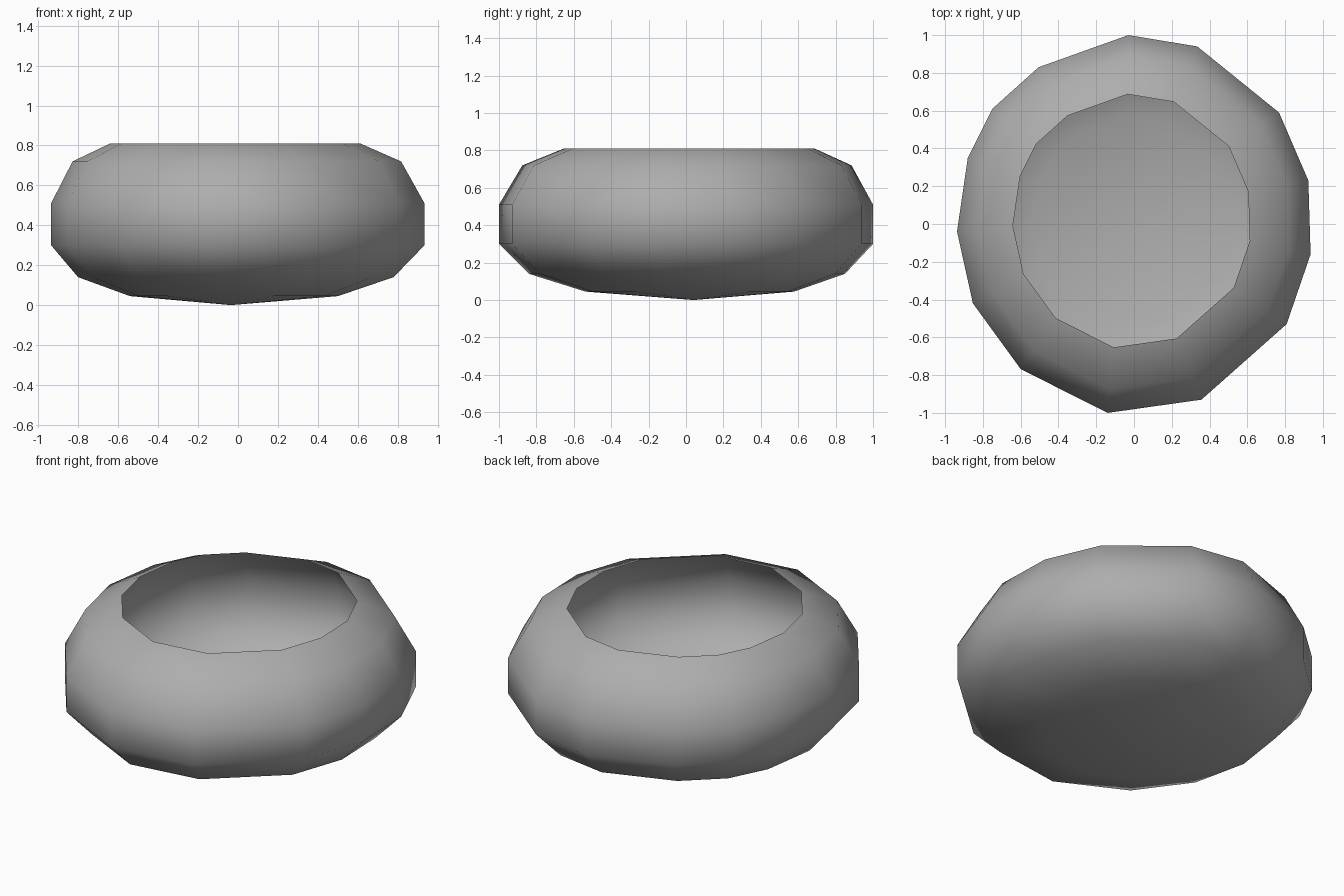
import bpy, bmesh

if "Cube" in bpy.data.objects:
    bpy.data.objects.remove(bpy.data.objects["Cube"])

# Irregular 14-sided outline of the bowl at its widest
outline = [(-0.03, 1.0), (0.335, 0.94), (0.768, 0.59), (0.923, 0.23), (0.935, -0.16),
           (0.808, -0.53), (0.357, -0.93), (-0.14, -1.0), (-0.60, -0.768),
           (-0.853, -0.42), (-0.937, -0.04), (-0.88, 0.35), (-0.75, 0.61), (-0.505, 0.83)]

# Rings from low to high: height, scale, centre shift x, y
rings = [(0.045, 0.557, -0.02, 0.02), (0.14, 0.845, -0.01, 0.005), (0.30, 1, 0, 0),
         (0.51, 1, 0, 0), (0.72, 0.88, -0.005, 0.005), (0.81, 0.67, -0.0135, 0.017)]

# Thin open bowl with a shallow pointed base
bm = bmesh.new()
loops = [[bm.verts.new((x * s + dx, y * s + dy, z)) for x, y in outline]
         for z, s, dx, dy in rings]
tip = bm.verts.new((-0.035, 0.04, 0))
n = len(outline)
for i in range(n):
    j = (i + 1) % n
    bm.faces.new((loops[0][j], loops[0][i], tip))
    for low, high in zip(loops, loops[1:]):
        bm.faces.new((low[i], low[j], high[j], high[i]))
bmesh.ops.recalc_face_normals(bm, faces=bm.faces)
# Make sure normals face outwards
bm.normal_update()
if loops[2][0].link_faces[0].normal.y < 0:
    bmesh.ops.reverse_faces(bm, faces=bm.faces)
for f in bm.faces:
    f.smooth = True

mesh = bpy.data.meshes.new("bowl")
bm.to_mesh(mesh)
bm.free()
bowl = bpy.data.objects.new("bowl", mesh)
bpy.context.collection.objects.link(bowl)

# Mid-grey surface
grey = bpy.data.materials.new("grey")
grey.diffuse_color = (0.42, 0.42, 0.42, 1)
grey.use_nodes = True
grey.node_tree.nodes["Principled BSDF"].inputs["Base Color"].default_value = grey.diffuse_color
mesh.materials.append(grey)
